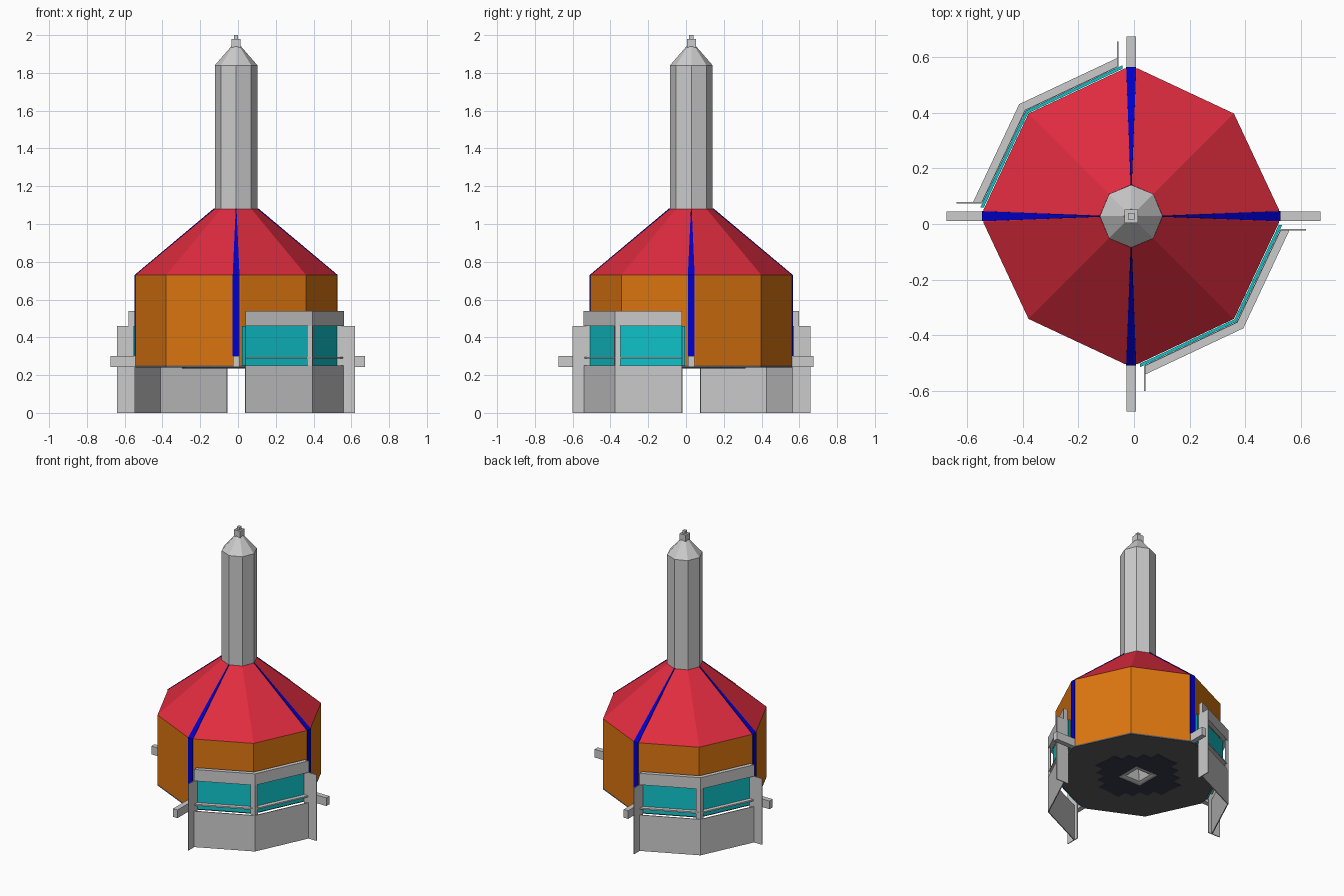
import bpy, bmesh, math
from mathutils import Vector

if "Cube" in bpy.data.objects:
    bpy.data.objects.remove(bpy.data.objects["Cube"])

CX, CY = -0.01, 0.028   # axis of the tower


def material(name, color):
    m = bpy.data.materials.new(name)
    m.diffuse_color = (*color, 1)
    m.use_nodes = True
    m.node_tree.nodes["Principled BSDF"].inputs["Base Color"].default_value = m.diffuse_color
    return m


ORANGE = material("orange", (0.72, 0.18, 0.005))
RED = material("red", (0.75, 0.025, 0.05))
BLUE = material("blue", (0.0, 0.0, 0.6))
CYAN = material("cyan", (0.005, 0.55, 0.6))
DARK = material("dark_slate", (0.04, 0.045, 0.065))
FLOOR = material("floor_grey", (0.11, 0.11, 0.12))
GREEN = material("green", (0.0, 0.5, 0.05))


def loft(name, rings, mat=None, caps=True):
    """Skin a stack of (outline, z) rings around the tower axis."""
    bm = bmesh.new()
    loops = [[bm.verts.new((x + CX, y + CY, z)) for x, y in pts] for pts, z in rings]
    n = len(loops[0])
    for a, b in zip(loops, loops[1:]):
        for i in range(n):
            j = (i + 1) % n
            bm.faces.new((a[i], a[j], b[j], b[i]))
    if caps:
        bm.faces.new(loops[0][::-1])
        bm.faces.new(loops[-1])
    bmesh.ops.recalc_face_normals(bm, faces=bm.faces)
    me = bpy.data.meshes.new(name)
    bm.to_mesh(me)
    bm.free()
    ob = bpy.data.objects.new(name, me)
    bpy.context.collection.objects.link(ob)
    if mat:
        me.materials.append(mat)
    return ob


def rect(x0, x1, y0, y1):
    return [(x0, y0), (x1, y0), (x1, y1), (x0, y1)]


def square(h):
    return rect(-h, h, -h, h)


def turn(pts, q):
    for _ in range(q):
        pts = [(-y, x) for x, y in pts]
    return pts


def drum(r, w, k):
    """Octagon whose four axis corners are clipped to a flat of half width w."""
    return [p for q in range(4) for p in turn([(r, -w), (r, w), (k, k)], q)]


def octagon(r):
    return [(r * math.cos(i * math.pi / 4), r * math.sin(i * math.pi / 4)) for i in range(8)]


# Main drum, roof and floor
wide = drum(0.533, 0.022, 0.37)
body = loft("drum_wall", [(wide, 0.25), (wide, 0.73)], ORANGE)
floor = loft("drum_floor", [(wide, 0.24), (wide, 0.25)], FLOOR)
loft("roof", [(wide, 0.73), (drum(0.113, 0.002, 0.08), 1.08)], RED)

# Chimney column with its cap and finial
loft("column", [(octagon(0.113), 1.07), (octagon(0.113), 1.84), (octagon(0.026), 1.94)])
loft("finial_block", [(square(0.024), 1.935), (square(0.024), 1.98)])
loft("finial_tip", [(square(0.011), 1.98), (square(0.011), 2.0)])

# Blue ribs on the four axes, with a support bar below each
reach = [0.672 - CX, 0.675 - CY, 0.675 + CX, 0.675 + CY]
for q in range(4):
    loft(f"rib_{q}", [(turn(rect(0.49, 0.538, -0.018, 0.018), q), 0.30),
                      (turn(rect(0.49, 0.538, -0.018, 0.018), q), 0.73),
                      (turn(rect(0.07, 0.117, -0.002, 0.002), q), 1.083)], BLUE)
    loft(f"support_bar_{q}", [(turn(rect(0.52, reach[q], -0.017, 0.017), q), z)
                              for z in (0.243, 0.30)])


def path(d, e):
    """Two drum walls of one quadrant, offset outward by d, ends at e."""
    far, k = 0.544 + 1.105 * d - 0.47 * e, 0.37 + 0.75 * d
    return [(e, far), (k, k), (far, e)]


def band(name, d0, d1, e, z0, z1, sx, mat=None):
    pts = [(sx * x, -sx * y) for x, y in path(d0, e) + path(d1, e)[::-1]]
    return loft(name, [(pts, z0), (pts, z1)], mat)


# Guard panels on the front right and back left quadrants
for side, s in (("front", 1), ("back", -1)):
    band(side + "_window", 0.002, 0.013, 0.032, 0.25, 0.46, s, CYAN)
    band(side + "_skirt", 0.039, 0.045, 0.05, 0.0, 0.25, s)
    band(side + "_lintel", 0.016, 0.045, 0.05, 0.46, 0.54, s)
    band(side + "_window_rail", 0.014, 0.042, 0.05, 0.287, 0.297, s)
    # corner post between the two windows
    post = [(s * x, -s * y) for x, y in
            [(0.374, 0.408), (0.404, 0.404), (0.408, 0.374), (0.395, 0.395)]]
    loft(side + "_corner_post", [(post, 0.25), (post, 0.46)])
    # end fins
    for n, r in (("a", rect(0.046, 0.052, 0.535, 0.63)), ("b", rect(0.535, 0.63, 0.046, 0.052))):
        pts = [(s * x, -s * y) for x, y in r]
        loft(f"{side}_fin_{n}", [(pts, 0.0), (pts, 0.46)])

# Stepped dark mat under the floor: overlapping strips
c = 0.065
outline = []
steps = [(4, 1), (4, 1), (3, 2), (3, 2), (2, 3), (2, 3), (1, 4)]
quarter = []
for i in range(4):
    a, b = 4.2 - i, 1.0 + i
    quarter += [(a * c, (b - 1) * c + c * 0.4), (a * c, b * c + c * 0.4)]
for q in range(4):
    outline += turn(quarter, q)
mat_ob = loft("stepped_floor_mat", [(outline, 0.236), (outline, 0.245)], DARK)

# Square pit in the floor, with sloping sides and a green lamp at the top
cutter = loft("pit_cutter", [(square(0.07), 0.20), (square(0.07), 0.36)])
cutter.hide_render = True
cutter.hide_viewport = True
for ob in (body, floor, mat_ob):
    m = ob.modifiers.new("pit", "BOOLEAN")
    m.operation = "DIFFERENCE"
    m.object = cutter
    m.solver = "EXACT"
loft("pit_rim", [(square(0.085), 0.234), (square(0.07), 0.234), (square(0.055), 0.24),
                 (square(0.02), 0.31)], None, caps=False)
loft("pit_lamp", [(square(0.022), 0.308), (square(0.022), 0.33)], GREEN)
